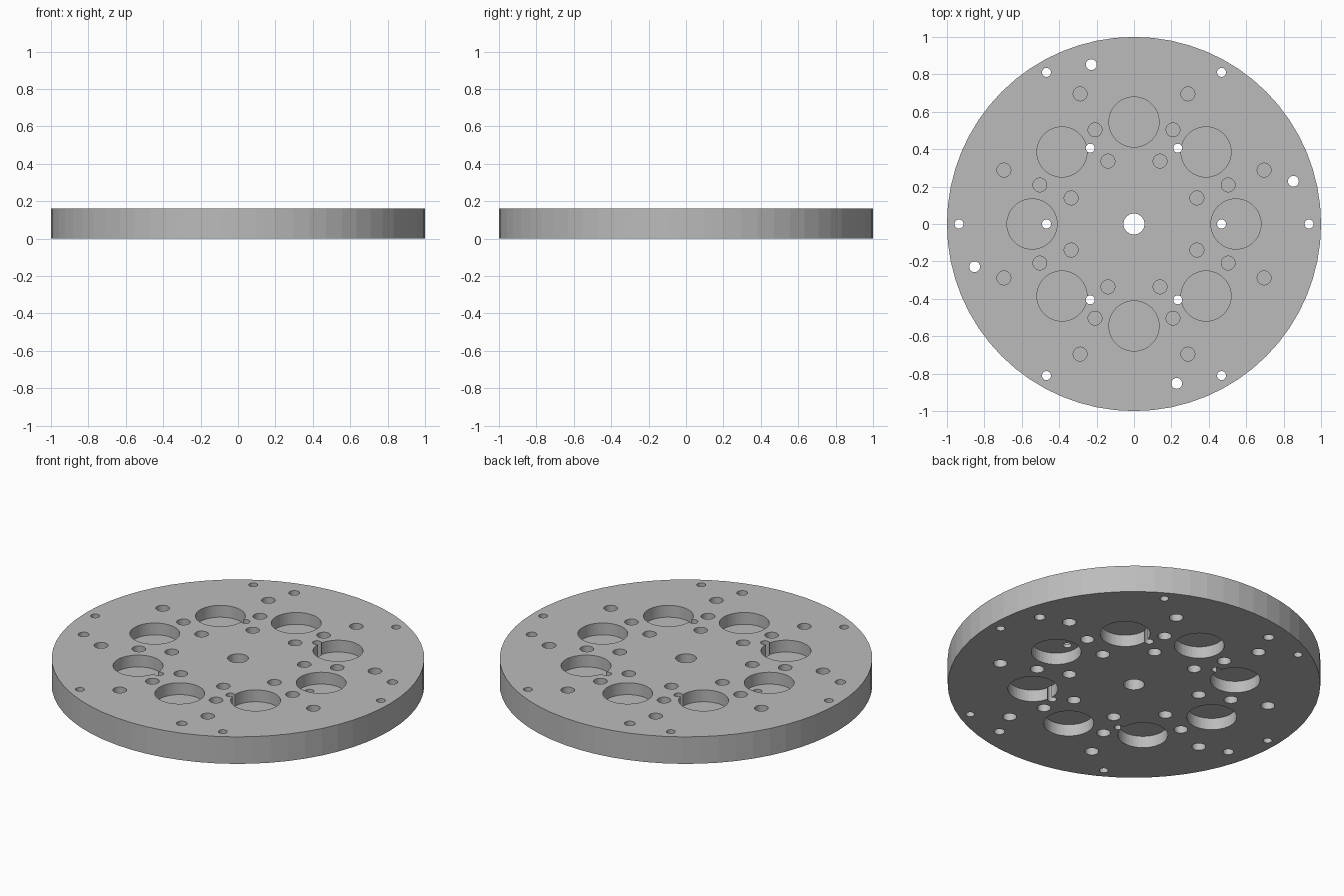
import bpy
import bmesh
from math import cos, sin, radians
from mathutils import Matrix

cube = bpy.data.objects.get("Cube")
if cube:
    bpy.data.objects.remove(cube, do_unlink=True)

THICK = 0.16
DEPTH = 0.07  # pocket depth on each face

grey = bpy.data.materials.new("plain grey")
grey.use_nodes = True
grey.diffuse_color = (0.5, 0.5, 0.5, 1)
grey.node_tree.nodes["Principled BSDF"].inputs["Base Color"].default_value = (0.5, 0.5, 0.5, 1)


def ring(count, start, distance, radius):
    """Circles spaced evenly around the centre, as (x, y, radius)."""
    angles = [radians(start + 360 * i / count) for i in range(count)]
    return [(distance * cos(a), distance * sin(a), radius) for a in angles]


def cylinders(name, circles, low, high, segments):
    bm = bmesh.new()
    for x, y, r in circles:
        bmesh.ops.create_cone(bm, cap_ends=True, segments=segments, radius1=r, radius2=r,
                              depth=high - low,
                              matrix=Matrix.Translation((x, y, (low + high) / 2)))
    mesh = bpy.data.meshes.new(name)
    bm.to_mesh(mesh)
    bm.free()
    mesh.materials.append(grey)
    obj = bpy.data.objects.new(name, mesh)
    bpy.context.collection.objects.link(obj)
    return obj


# Round plate
plate = cylinders("round_plate", [(0, 0, 1)], 0, THICK, 64)

# Blind pockets: one ring of large ones and three rings of small ones, on both faces
pockets = ring(8, 0, 0.545, 0.134)
for distance in (0.364, 0.545, 0.753):
    pockets += ring(8, 22.5, distance, 0.037)

# Through holes: centre bore, two bolt rings and four dowel holes
holes = [(0, 0, 0.056)]
holes += ring(6, 0, 0.468, 0.024) + ring(6, 0, 0.936, 0.024)
holes += ring(4, 15, 0.882, 0.029)

cutters = [
    cylinders("top_pocket_cutter", pockets, THICK - DEPTH, THICK + 0.1, 48),
    cylinders("bottom_pocket_cutter", pockets, -0.1, DEPTH, 48),
    cylinders("through_hole_cutter", holes, -0.1, THICK + 0.1, 32),
]
for cutter in cutters:
    cutter.hide_render = True
    cutter.hide_set(True)
    cut = plate.modifiers.new(cutter.name, 'BOOLEAN')
    cut.operation = 'DIFFERENCE'
    cut.solver = 'EXACT'
    cut.object = cutter
